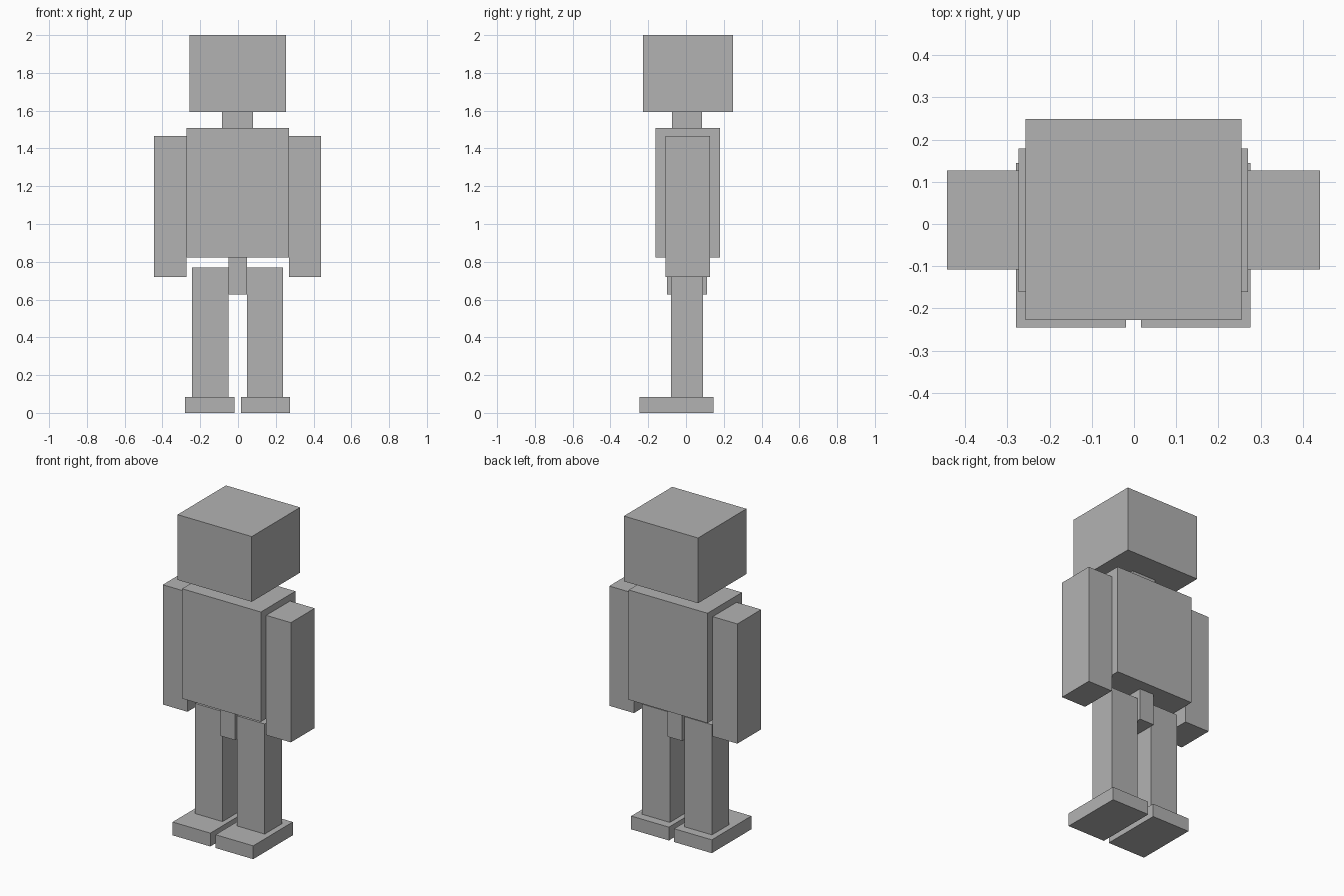
import bpy

# Remove the default cube
default = bpy.data.objects.get("Cube")
if default:
    bpy.data.objects.remove(default, do_unlink=True)

# Single flat grey
grey = bpy.data.materials.new("plain grey")
grey.use_nodes = True
grey.diffuse_color = (0.448, 0.448, 0.448, 1)
grey.node_tree.nodes["Principled BSDF"].inputs["Base Color"].default_value = grey.diffuse_color

MID_X = -0.0015  # symmetry plane of the figure


def box(name, x, y, z):
    """Box from (low, high) ranges on each axis."""
    spans = (x, y, z)
    bpy.ops.mesh.primitive_cube_add(size=1, location=[(a + b) / 2 for a, b in spans])
    obj = bpy.context.object
    obj.name = obj.data.name = name
    obj.scale = [b - a for a, b in spans]
    bpy.ops.object.transform_apply(location=False, rotation=False, scale=True)
    obj.data.materials.append(grey)
    return obj


def centred(name, half_width, y, z):
    return box(name, (MID_X - half_width, MID_X + half_width), y, z)


def pair(name, inner, outer, y, z):
    box("left_" + name, (MID_X + inner, MID_X + outer), y, z)
    box("right_" + name, (MID_X - outer, MID_X - inner), y, z)


# Head, neck, torso and hips
centred("head", 0.256, (-0.228, 0.249), (1.593, 2.0))
centred("neck", 0.082, (-0.074, 0.085), (1.508, 1.593))
centred("torso", 0.272, (-0.161, 0.179), (0.823, 1.508))
centred("hips", 0.05, (-0.1, 0.111), (0.626, 0.823))

# Arms, legs and feet
pair("arm", 0.272, 0.442, (-0.108, 0.127), (0.72, 1.467))
pair("leg", 0.05, 0.241, (-0.079, 0.09), (0.083, 0.77))
pair("foot", 0.018, 0.278, (-0.245, 0.145), (0, 0.083))
